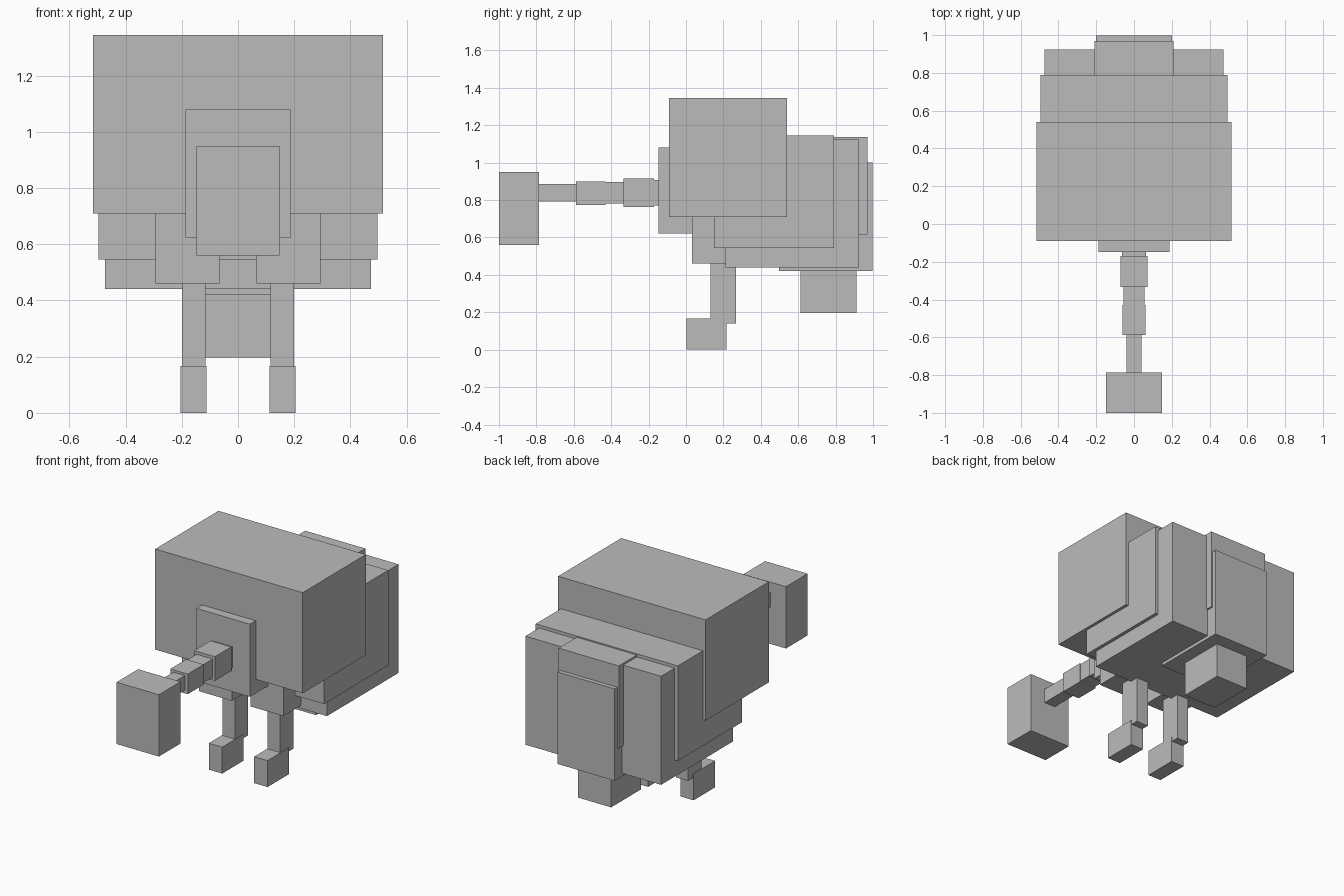
import bpy
import bmesh
from mathutils import Vector

cube = bpy.data.objects.get("Cube")
if cube:
    bpy.data.objects.remove(cube, do_unlink=True)

# Single plain grey material
grey = bpy.data.materials.new("plain_grey")
grey.use_nodes = True
grey.diffuse_color = (0.5, 0.5, 0.5, 1)
grey.node_tree.nodes["Principled BSDF"].inputs["Base Color"].default_value = (0.5, 0.5, 0.5, 1)


def box(name, x, y, z):
    """Box spanning the (low, high) range on each axis."""
    lo, hi = Vector((x[0], y[0], z[0])), Vector((x[1], y[1], z[1]))
    centre, size = (lo + hi) / 2, hi - lo
    bm = bmesh.new()
    bmesh.ops.create_cube(bm, size=1)
    bmesh.ops.scale(bm, vec=size, verts=bm.verts)
    mesh = bpy.data.meshes.new(name)
    bm.to_mesh(mesh)
    bm.free()
    mesh.materials.append(grey)
    obj = bpy.data.objects.new(name, mesh)
    obj.location = centre
    bpy.context.collection.objects.link(obj)
    return obj


def centred(name, half_width, y, z):
    return box(name, (-half_width, half_width), y, z)


# Body, stepping down and narrowing towards the back
centred("body_front", 0.515, (-0.09, 0.54), (0.71, 1.345))
centred("body_middle", 0.496, (0.15, 0.79), (0.545, 1.145))
centred("body_rear", 0.474, (0.21, 0.925), (0.44, 1.125))
centred("back_ridge", 0.21, (0.55, 0.97), (0.617, 1.137))
centred("back_plate", 0.2, (0.497, 0.998), (0.42, 1.0))
centred("rear_block", 0.116, (0.612, 0.912), (0.197, 0.5))

# Chest plate and stepped neck
centred("chest_plate", 0.187, (-0.148, 0.1), (0.622, 1.08))
centred("neck_root", 0.064, (-0.2, -0.1), (0.77, 0.906))
centred("neck_collar", 0.072, (-0.333, -0.17), (0.763, 0.915))
centred("neck_inner", 0.056, (-0.44, -0.32), (0.781, 0.896))
centred("neck_joint", 0.061, (-0.588, -0.43), (0.773, 0.9))
centred("neck_outer", 0.04, (-0.8, -0.58), (0.793, 0.885))
centred("head", 0.148, (-1.0, -0.785), (0.56, 0.95))

# Mirrored legs
for side, s in (("left", 1), ("right", -1)):
    def span(a, b):
        return tuple(sorted((s * a, s * b)))
    box(side + "_hip", span(0.065, 0.294), (0.032, 0.34), (0.46, 0.8))
    box(side + "_leg", span(0.115, 0.2), (0.132, 0.266), (0.14, 0.5))
    box(side + "_foot", span(0.112, 0.205), (0.002, 0.217), (0.0, 0.167))
